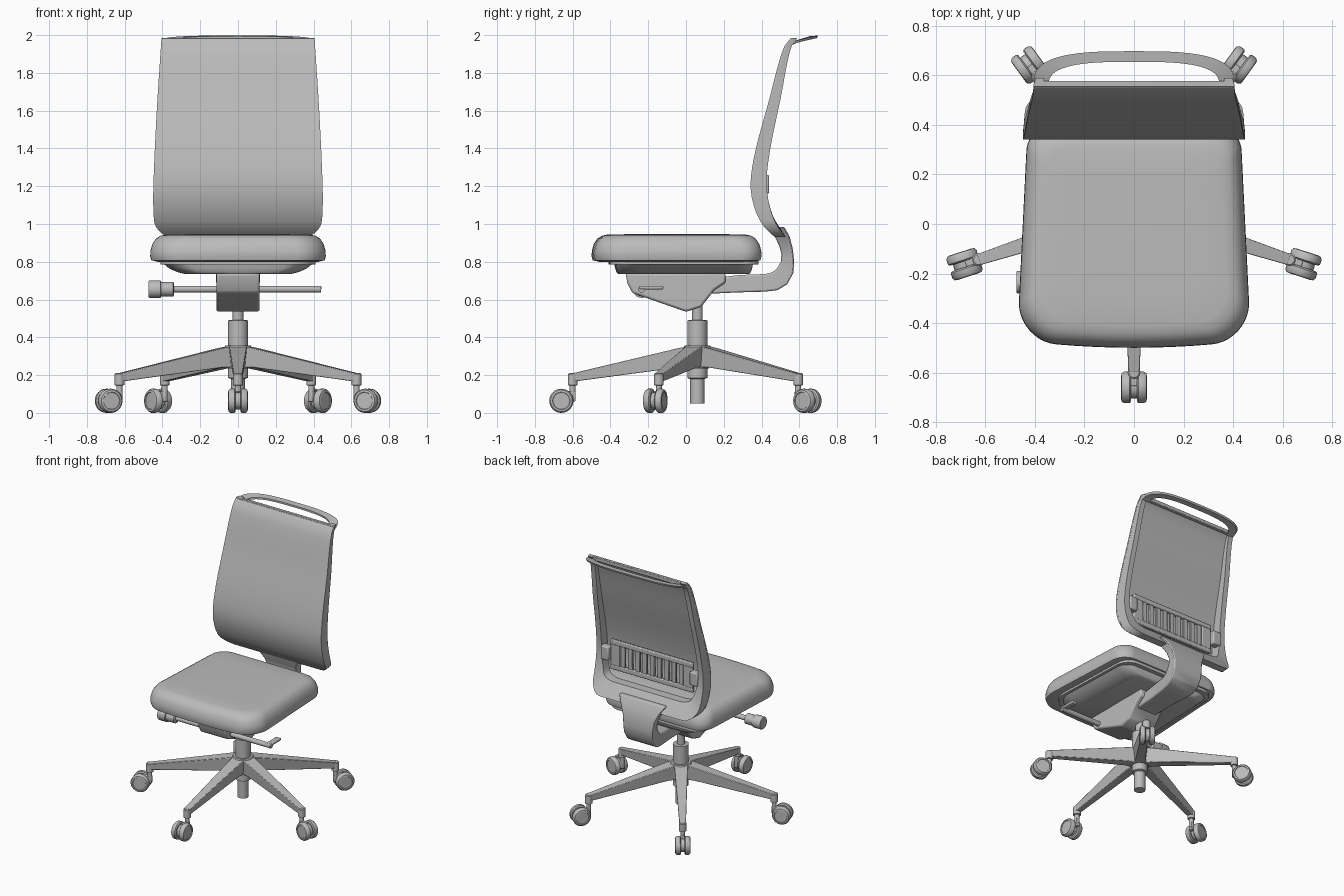
import bpy, bmesh, math
from mathutils import Matrix, Vector

cube = bpy.data.objects.get("Cube")
if cube:
    bpy.data.objects.remove(cube, do_unlink=True)

grey = bpy.data.materials.new("neutral grey")
grey.use_nodes = True
COLOUR = (0.5, 0.5, 0.5, 1)
grey.diffuse_color = COLOUR
grey.node_tree.nodes["Principled BSDF"].inputs["Base Color"].default_value = COLOUR


def finish(name, bm, angle=35, bevel=0):
    bmesh.ops.recalc_face_normals(bm, faces=bm.faces[:])
    mesh = bpy.data.meshes.new(name)
    bm.to_mesh(mesh)
    bm.free()
    ob = bpy.data.objects.new(name, mesh)
    bpy.context.collection.objects.link(ob)
    mesh.materials.append(grey)
    if bevel:
        mod = ob.modifiers.new("soft edges", 'BEVEL')
        mod.width, mod.segments, mod.limit_method = bevel, 2, 'ANGLE'
    bpy.ops.object.select_all(action='DESELECT')
    ob.select_set(True)
    bpy.context.view_layer.objects.active = ob
    bpy.ops.object.shade_smooth_by_angle(angle=math.radians(angle))
    return ob


def loft(name, rings, closed=False, angle=35, bevel=0):
    """Skin rings of equal point count; cap the ends or join them in a loop."""
    bm = bmesh.new()
    rows = [[bm.verts.new(p) for p in ring] for ring in rings]
    n = len(rows[0])
    pairs = list(zip(rows, rows[1:])) + ([(rows[-1], rows[0])] if closed else [])
    for a, b in pairs:
        for i in range(n):
            j = (i + 1) % n
            bm.faces.new((a[i], a[j], b[j], b[i]))
    if not closed:
        bm.faces.new(rows[0])
        bm.faces.new(rows[-1])
    return finish(name, bm, angle, bevel)


def lathe(name, start, axis, profile, sides=32):
    """Round part: profile is (radius, distance along axis)."""
    turn = Vector(axis).to_track_quat('Z', 'Y')
    rings = [[Vector(start) + turn @ Vector((r * math.cos(t), r * math.sin(t), h))
              for t in (math.tau * k / sides for k in range(sides))] for r, h in profile]
    return loft(name, rings)


def box(name, x, y, z, bevel=0):
    return loft(name, [[(a, y[0], z[0]), (a, y[1], z[0]), (a, y[1], z[1]), (a, y[0], z[1])]
                       for a in x], bevel=bevel)


def interp(table, t):
    """Smooth interpolation through (t, value) pairs."""
    n = len(table)
    t = min(max(t, table[0][0]), table[-1][0])
    slope = lambda i: ((table[min(i + 1, n - 1)][1] - table[max(i - 1, 0)][1])
                       / (table[min(i + 1, n - 1)][0] - table[max(i - 1, 0)][0]))
    for i in range(n - 1):
        (a, p), (b, q) = table[i], table[i + 1]
        if t <= b:
            h, u = b - a, (t - a) / (b - a)
            return (p * (1 + 2 * u) * (1 - u) ** 2 + h * slope(i) * u * (1 - u) ** 2
                    + q * u * u * (3 - 2 * u) + h * slope(i + 1) * u * u * (u - 1))


# --- Seat cushion and pan: rounded outlines lofted upwards
def seat_outline(front_w, rear_w, y0, y1, rf, rr, bow):
    pts = []
    for cx, cy, r, a0 in ((front_w - rf, y0 + rf, rf, -90), (rear_w - rr, y1 - rr, rr, 0)):
        pts += [(cx + r * math.cos(math.radians(a0 + 9 * k)),
                 cy + r * math.sin(math.radians(a0 + 9 * k))) for k in range(11)]
    pts = [(front_w * k / 6, y0) for k in range(4) if front_w * k / 6 < front_w - rf] + pts
    pts = [(x, y + bow * (x / front_w) ** 2 * (y < 0)) for x, y in pts]
    return pts + [(-x, y) for x, y in reversed(pts) if x > 0]


def seat_part(name, outline, levels, angle=50):
    cy = (min(p[1] for p in outline) + max(p[1] for p in outline)) / 2
    hx, hy = max(p[0] for p in outline), max(p[1] for p in outline) - cy
    return loft(name, [[(x * (1 - ix / hx), cy + (y - cy) * (1 - iy / hy), z)
                        for x, y in outline] for ix, iy, z in levels], angle=angle)


cushion = seat_outline(0.465, 0.435, -0.5, 0.4, 0.15, 0.11, 0.03)
profile = ((0.04, 0.80), (0.006, 0.808), (0, 0.83), (0.002, 0.86), (0.012, 0.895),
           (0.03, 0.922), (0.055, 0.938), (0.09, 0.945), (0.2, 0.946))
seat_part("seat_cushion", cushion, [(i, i, z) for i, z in profile])
pan = seat_outline(0.41, 0.39, -0.41, 0.385, 0.14, 0.1, 0.02)
seat_part("seat_pan_rim", pan, [(0, 0, 0.785), (0, 0, 0.82)])
seat_part("seat_pan", pan, [(0.13, 0.05, 0.735), (0.09, 0.042, 0.745),
                            (0.045, 0.035, 0.765), (0.015, 0.03, 0.79)])

# --- Tilt mechanism under the seat
side = ((-0.32, 0.74), (-0.31, 0.685), (-0.285, 0.635), (0, 0.535), (0.08, 0.56),
        (0.15, 0.65), (0.21, 0.69), (0.21, 0.74))
loft("tilt_housing", [[(x, y, z) for y, z in side] for x in (-0.115, 0.115)], bevel=0.012)
lathe("lever_rod", (-0.42, -0.235, 0.655), (1, 0, 0), ((0.018, 0), (0.018, 0.86)), 16)
lathe("tension_knob", (-0.475, -0.235, 0.655), (1, 0, 0),
      ((0.042, 0), (0.046, 0.006), (0.046, 0.065), (0.038, 0.068), (0.038, 0.132), (0.03, 0.137)), 20)
box("lever_paddle", (0.40, 0.442), (-0.25, -0.12), (0.654, 0.672), 0.006)

# --- Curved arm from mechanism to backrest: outer (y, z), inner (y, z), half width
arm = ((0.10, 0.63, 0.12, 0.71, 0.08), (0.28, 0.638, 0.28, 0.73, 0.085),
       (0.42, 0.642, 0.42, 0.735, 0.10), (0.485, 0.65, 0.46, 0.745, 0.11),
       (0.535, 0.68, 0.485, 0.77, 0.115), (0.568, 0.74, 0.502, 0.80, 0.118),
       (0.573, 0.80, 0.505, 0.84, 0.12), (0.565, 0.87, 0.495, 0.88, 0.13),
       (0.548, 0.935, 0.47, 0.935, 0.16), (0.52, 0.985, 0.46, 0.985, 0.19))
loft("back_support_arm", [[(-w, a, b), (w, a, b), (w, c, d), (-w, c, d)]
                          for a, b, c, d, w in arm], bevel=0.008)

# --- Backrest: front curve, rail depth and half width by height
FRONT = ((0.90, 0.505), (0.99, 0.41), (1.10, 0.358), (1.22, 0.342), (1.39, 0.368),
         (1.65, 0.438), (1.93, 0.515), (1.985, 0.555))
DEPTH = ((0.90, 0.05), (1.0, 0.075), (1.2, 0.085), (1.65, 0.06), (1.985, 0.035))
WIDTH = ((0.93, 0.435), (1.05, 0.447), (1.2, 0.448), (1.6, 0.43), (1.985, 0.405))
BOTTOM, TOP, CORNER = 0.93, 1.985, 0.09


def half_width(z):
    w, up = interp(WIDTH, z), z - BOTTOM
    if up < CORNER:
        w -= CORNER - math.sqrt(max(CORNER ** 2 - (CORNER - up) ** 2, 0))
    return w


heights = [BOTTOM + CORNER * (1 - math.cos(math.pi * k / 16)) for k in range(8)]
heights += [BOTTOM + CORNER + (TOP - BOTTOM - CORNER) * k / 24 for k in range(25)]
loft("back_panel", [[(-half_width(z), interp(FRONT, z), z), (half_width(z), interp(FRONT, z), z),
                     (half_width(z), interp(FRONT, z) + 0.012, z),
                     (-half_width(z), interp(FRONT, z) + 0.012, z)] for z in heights])

# Rail outline runs around the panel; inner edge is set in, deeper at the bottom
outline = [(half_width(z), z) for z in reversed(heights)]
outline += [(outline[-1][0] * (1 - k / 8), BOTTOM) for k in range(1, 9)]
outline += [(-x, z) for x, z in reversed(outline[:-1])]
rail = []
for x, z in outline:
    side_in = x * (1 - 0.045 / 0.43)
    low = max(0, 1 - (z - BOTTOM) / 0.3)
    zi = z + 0.10 * low ** 2
    xi = side_in * (1 - 0.12 * low)
    f, fi = interp(FRONT, z), interp(FRONT, zi)
    rail.append([(x, f + 0.006, z), (x * 0.985, f + interp(DEPTH, z), z),
                 (xi, fi + interp(DEPTH, zi), zi), (xi, fi + 0.006, zi)])
loft("back_frame", rail)

# Handle hoop sweeping backwards from the top of the rails
hoop = []
for k in range(33):
    a = math.pi * k / 32
    c, s = math.cos(a), math.sin(a)
    cx = math.copysign(abs(c) ** 0.65, c)
    yo, yi = 0.57 + 0.128 * s ** 0.75, 0.56 + 0.095 * s ** 0.75
    zo = 1.965 + 0.033 * s ** 0.6
    hoop.append([(0.405 * cx, yo, zo), (0.345 * cx, yi, zo - 0.004),
                 (0.345 * cx, yi, zo - 0.018), (0.40 * cx, yo - 0.004, zo - 0.014)])
loft("handle_hoop", hoop)
box("top_bar", (-0.40, 0.40), (0.55, 0.578), (1.958, 1.984), 0.004)

# --- Lumbar support: slotted plate, clipped to the rails
LOW, HIGH, LY = 1.09, 1.31, 0.385
for z in (LOW, HIGH - 0.035):
    box("lumbar_bar", (-0.34, 0.34), (LY, LY + 0.025), (z, z + 0.035), 0.006)
for k in range(9):
    x = -0.24 + 0.06 * k
    box("lumbar_slat", (x - 0.018, x + 0.018), (LY, LY + 0.018), (LOW + 0.03, HIGH - 0.03), 0.004)
for s in (-1, 1):
    box("lumbar_end", (s * 0.26, s * 0.34), (LY, LY + 0.022), (LOW, HIGH), 0.006)
    box("lumbar_clip", (s * 0.335, s * 0.40), (LY, LY + 0.055), (1.16, 1.26), 0.008)

# --- Gas column and hub
HUB = (0, 0.06, 0)
lathe("gas_column", HUB, (0, 0, 1), ((0.038, 0.05), (0.038, 0.18), (0.053, 0.185), (0.053, 0.49),
                                     (0.028, 0.492), (0.028, 0.60)))
lathe("base_hub", HUB, (0, 0, 1), ((0.062, 0.235), (0.075, 0.345), (0.068, 0.356)))

# --- Five legs with twin-wheel casters
WHEEL = 0.064
for k in range(5):
    place = Matrix.Translation(HUB) @ Matrix.Rotation(math.radians(-90 + 72 * k), 4, 'Z')
    parts = [loft("base_leg", [[(r, -wt, t), (r, wt, t), (r, wb, b), (r, -wb, b)] for r, wt, t, wb, b in
                               ((0.03, 0.05, 0.356, 0.036, 0.24), (0.10, 0.045, 0.343, 0.034, 0.24),
                                (0.66, 0.023, 0.21, 0.02, 0.165))], bevel=0.004),
             lathe("caster_stem", (0.66, 0, 0), (0, 0, 1),
                   ((0.016, 0.08), (0.016, 0.145), (0.026, 0.147), (0.026, 0.205), (0.02, 0.21)), 20),
             lathe("caster_housing", (0.72, -0.014, WHEEL), (0, 1, 0), ((0.045, 0), (0.045, 0.028)), 24),
             box("caster_bridge", (0.645, 0.715), (-0.014, 0.014), (0.06, 0.115), 0.005)]
    for s in (-1, 1):
        parts.append(lathe("caster_wheel", (0.72, s * 0.012, WHEEL), (0, s, 0),
                           ((0.056, 0), (WHEEL, 0.006), (WHEEL, 0.028), (0.057, 0.038),
                            (0.046, 0.04), (0.044, 0.036))))
    for part in parts:
        part.matrix_world = place
